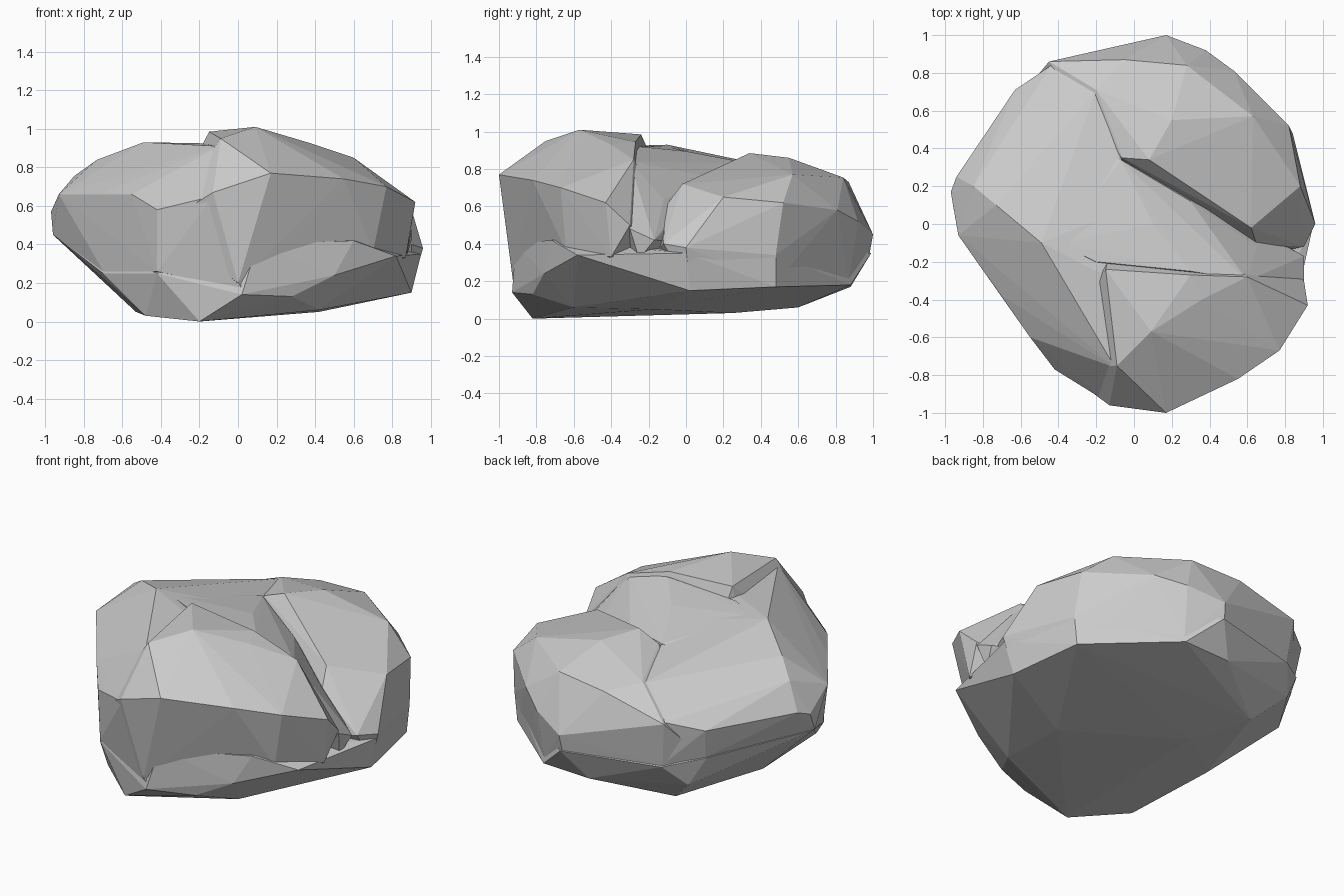
import bpy, bmesh


def faceted_chunk(name, points):
    """Flat-faced stone chunk: the hull around a few corner points."""
    bm = bmesh.new()
    for p in points:
        bm.verts.new(p)
    res = bmesh.ops.convex_hull(bm, input=bm.verts[:])
    loose = {g for g in res["geom_interior"] + res["geom_unused"]
             if isinstance(g, bmesh.types.BMVert)}
    bmesh.ops.delete(bm, geom=list(loose), context='VERTS')
    bmesh.ops.recalc_face_normals(bm, faces=bm.faces[:])
    me = bpy.data.meshes.new(name)
    bm.to_mesh(me)
    bm.free()
    ob = bpy.data.objects.new(name, me)
    bpy.context.collection.objects.link(ob)
    return ob


def merge(target, other):
    """Union one chunk into the boulder and remove the helper."""
    mod = target.modifiers.new("join", 'BOOLEAN')
    mod.operation = 'UNION'
    mod.solver = 'EXACT'
    mod.object = other
    bpy.context.view_layer.objects.active = target
    bpy.ops.object.modifier_apply(modifier=mod.name)
    bpy.data.objects.remove(other)


# Lower body: flat underside, undercut on the front right
boulder = faceted_chunk("boulder", [
    (-.2, -.82, 0), (-.48, -.59, .03), (.42, -.17, .05), (.42, -.6, .06),
    (.28, -.82, .13), (-.2, .25, .03), (-.35, .6, .06), (-.53, 0, .05),
    (.9, .02, .15), (.82, .48, .17), (.36, .88, .18), (.05, .88, .17),
    (.17, .99, .35), (-.7, -.35, .25), (-.85, .15, .36), (-.96, .12, .45),
    (.02, -.93, .14), (.82, -.58, .34), (.5, -.76, .24), (.95, 0, .35),
    (.84, .48, .35), (-.42, -.75, .25), (-.52, .72, .22), (-.62, .68, .4),
    (-.42, .84, .35), (.1, -.91, .4), (.6, -.72, .42)])

# Tall front block, overhanging at the front, stepped at its back edge
front_block = faceted_chunk("front_block", [
    (.09, -.57, 1.01), (-.15, -.24, .985), (.3, -.27, .945), (.36, -.4, .93),
    (.6, -.28, .85), (-.09, -.75, .95), (.17, -1, .77), (-.13, -.96, .67),
    (.55, -.82, .74), (.77, -.67, .7), (.92, -.43, .62), (.9, -.3, .5),
    (.12, -.9, .39), (.7, -.64, .36), (.87, -.4, .33), (-.4, -.76, .5),
    (0, -.925, .2), (-.14, -.2, .9), (-.3, -.3, .3), (.4, 0, .3)])

# Centre plateau sloping down to the foot of the cleft
centre = faceted_chunk("centre", [
    (-.2, -.2, .925), (.3, -.25, .92), (.1, 0, .895), (-.07, .34, .83),
    (.3, .12, .76), (.65, -.12, .64), (.6, -.3, .84), (.9, -.17, .42),
    (.9, -.3, .48), (-.4, -.1, .92), (-.4, .3, .8), (-.3, -.4, .3),
    (.4, -.4, .3), (.87, -.25, .32), (.1, .3, .4), (-.3, .3, .3)])

# Left mass, one step lower than the front block, running down to the base
left_mass = faceted_chunk("left_mass", [
    (-.2, -.25, .925), (-.49, -.1, .93), (-.73, .1, .84), (-.85, .2, .755),
    (-.93, -.06, .66), (-.7, -.38, .67), (-.55, -.6, .66), (-.42, -.77, .58),
    (-.1, -.76, .91), (-.13, -.95, .65), (0, -.3, .91), (0, .1, .87),
    (-.07, .35, .82), (-.97, .17, .57), (-.94, .25, .6), (-.7, .43, .67),
    (-.2, .71, .76), (-.63, .71, .58), (-.44, .84, .63), (-.96, .11, .45),
    (-.85, .15, .37), (-.7, -.35, .26), (-.42, -.75, .26), (.02, -.92, .16),
    (-.61, .68, .4), (-.42, .83, .36), (0, .5, .3)])

# Rear shelf beyond the diagonal cleft
rear_shelf = faceted_chunk("rear_shelf", [
    (-.06, .35, .83), (.08, .34, .885), (-.2, .71, .77), (.2, .55, .86),
    (.63, .57, .77), (-.05, .87, .73), (.28, .84, .755), (.17, 1, .45),
    (.38, .92, .52), (.53, .81, .58), (.82, .52, .62), (.88, .2, .65),
    (.96, 0, .38), (.62, -.02, .72), (.65, -.11, .6), (.9, -.12, .4),
    (-.45, .86, .63), (-.6, .68, .4), (-.42, .83, .35), (.16, .98, .34),
    (.06, .87, .19), (.84, .48, .34), (.81, .48, .19), (.36, .87, .2),
    (.9, .02, .17), (-.3, .2, .3), (.5, -.2, .3)])

for chunk in (front_block, centre, left_mass, rear_shelf):
    merge(boulder, chunk)

# Clean up seams and keep flat facets
bm = bmesh.new()
bm.from_mesh(boulder.data)
bmesh.ops.remove_doubles(bm, verts=bm.verts[:], dist=0.004)
bmesh.ops.triangulate(bm, faces=bm.faces[:])
for f in bm.faces:
    f.smooth = False
bm.to_mesh(boulder.data)
bm.free()
